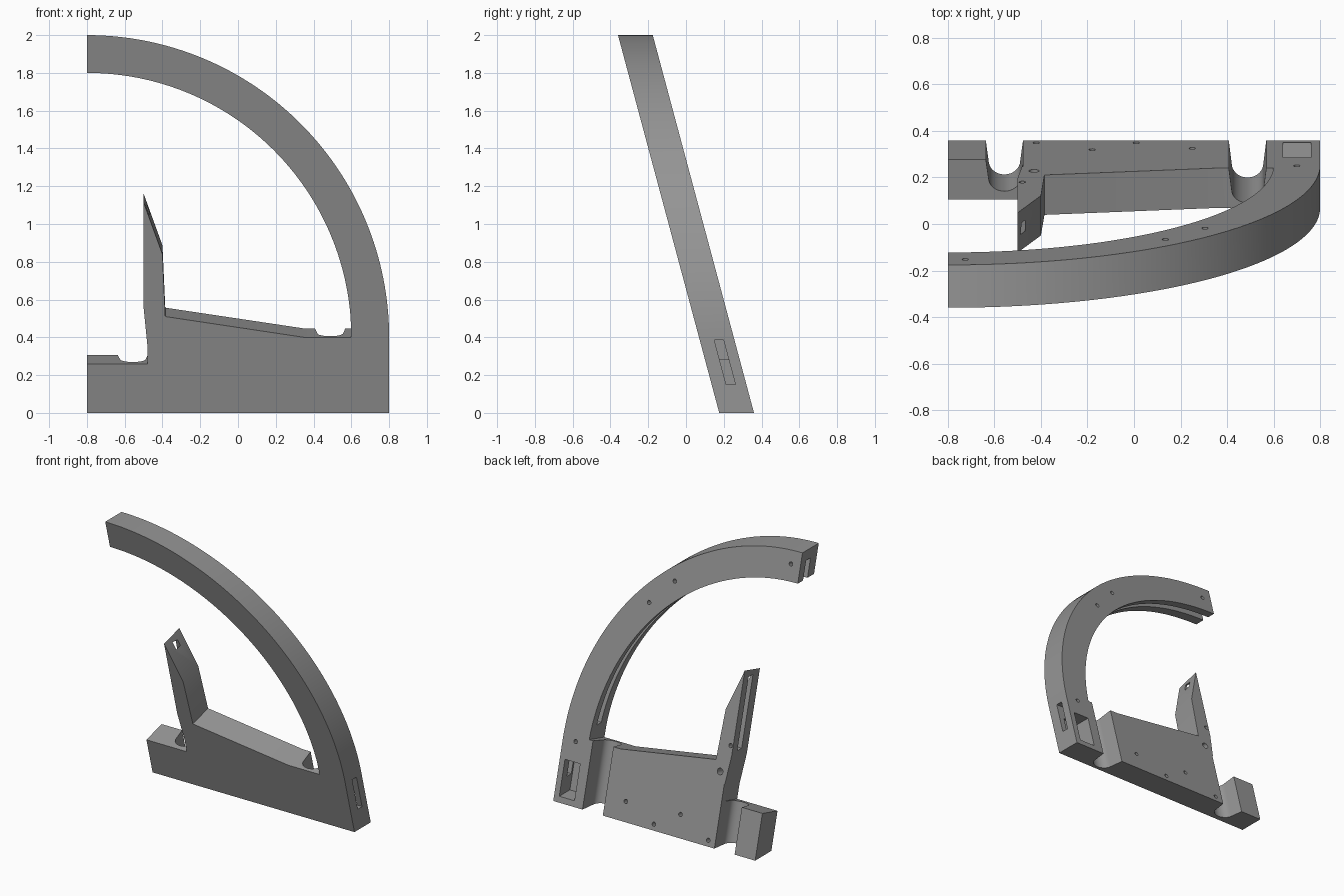
import bpy, bmesh
from math import sin, cos, pi, radians

if "Cube" in bpy.data.objects:
    bpy.data.objects.remove(bpy.data.objects["Cube"])

LEAN = 0.268                  # forward lean of the whole slab
FRONT, BACK = 0.176, 0.36     # slab faces at floor level
RISE = 0.047                  # rise of top faces cut square to the slab
CX, CZ = -0.8, 0.4            # arc centre

grey = bpy.data.materials.new("plain grey")
grey.use_nodes = True
grey.diffuse_color = (0.3, 0.3, 0.3, 1)
grey.node_tree.nodes["Principled BSDF"].inputs["Base Color"].default_value = (0.3, 0.3, 0.3, 1)


def solid(name, ring_a, ring_b):
    """Closed solid between two matching rings, leaned forward with height."""
    bm = bmesh.new()
    a, b = [[bm.verts.new((x, d - LEAN * z, z)) for x, d, z in r] for r in (ring_a, ring_b)]
    bm.faces.new(a)
    bm.faces.new(b)
    for i in range(len(a)):
        j = (i + 1) % len(a)
        bm.faces.new((a[i], a[j], b[j], b[i]))
    bmesh.ops.recalc_face_normals(bm, faces=bm.faces)
    mesh = bpy.data.meshes.new(name)
    bm.to_mesh(mesh)
    bm.free()
    mesh.materials.append(grey)
    ob = bpy.data.objects.new(name, mesh)
    bpy.context.scene.collection.objects.link(ob)
    return ob


def plate(name, pts, d0, d1):
    return solid(name, [(x, d0, z) for x, z in pts], [(x, d1, z) for x, z in pts])


def box(name, x0, x1, d0, d1, z0, z1):
    return plate(name, [(x0, z0), (x1, z0), (x1, z1), (x0, z1)], d0, d1)


def arc(r, start, end, n):
    return [(CX + r * cos(radians(start + (end - start) * i / n)),
             CZ + r * sin(radians(start + (end - start) * i / n))) for i in range(n + 1)]


def channel(name, cx, floor, top):
    """Vertical U-shaped channel open to the back."""
    u = [(cx - 0.083, 0.38)]
    for i in range(17):
        t = pi * i / 16
        u.append((cx - 0.068 * cos(t), floor + 0.06 * (1 - sin(t))))
    u.append((cx + 0.083, 0.38))
    return solid(name, [(x, d, -0.1) for x, d in u], [(x, d, top) for x, d in u])


def screw_hole(x, z, r):
    """Round blind hole square to the back face."""
    def ring(depth):
        return [(x + r * cos(pi * i / 8), BACK - depth, z + r * sin(pi * i / 8) - depth * LEAN / (1 + LEAN ** 2))
                for i in range(16)]
    return solid("screw_hole", ring(-0.01), ring(0.09))


# Frame outline: base, arm and seat edge are square-cut; the hoop is level
base = [(-0.8, 0.26), (-0.48, 0.26), (-0.48, 0.36), (-0.5, 0.56), (-0.5, 1.115),
        (-0.4, 0.84), (-0.385, 0.51), (0.35, 0.4), (0.599, 0.4)]
hoop = arc(1.4, 4, 90, 60) + arc(1.6, 90, 0, 64) + [(0.8, 0), (-0.8, 0)]
front = [(x, FRONT, z) for x, z in base + hoop]
back = [(x, BACK, z + RISE) for x, z in base] + [(x, BACK, z) for x, z in hoop]
frame = solid("hoop_frame", front, back)

# Channels, cable slots, pocket and screw holes
cutters = [
    channel("left_channel", -0.557, 0.213, 0.42),
    channel("right_channel", 0.488, 0.2, 0.47),
    plate("hoop_slot", arc(1.35, 5, 93, 60) + arc(1.53, 93, 5, 60), 0.25, 0.3),
    box("arm_slot", -0.55, -0.468, 0.25, 0.3, 0.62, 1.1),
    box("back_pocket", 0.64, 0.76, 0.24, 0.4, 0.04, 0.28),
    box("side_slot", 0.72, 0.85, 0.253, 0.302, 0.15, 0.385),
]
holes = [(-0.42, 0.04), (-0.18, 0.15), (0.01, 0.04), (0.25, 0.13), (-0.48, 0.67),
         (0.7, 0.41), (0.305, 1.41), (0.135, 1.59), (-0.725, 1.91)]
cutters += [screw_hole(x, z, 0.014) for x, z in holes]
cutters.append(screw_hole(-0.43, 0.49, 0.022))

bpy.ops.object.select_all(action='DESELECT')
frame.select_set(True)
bpy.context.view_layer.objects.active = frame
for c in cutters:
    c.hide_render = True
    m = frame.modifiers.new(c.name, 'BOOLEAN')
    m.operation, m.solver, m.object = 'DIFFERENCE', 'EXACT', c
    bpy.ops.object.modifier_apply(modifier=m.name)
    bpy.data.objects.remove(c)

bpy.ops.object.shade_smooth_by_angle(angle=radians(25))
